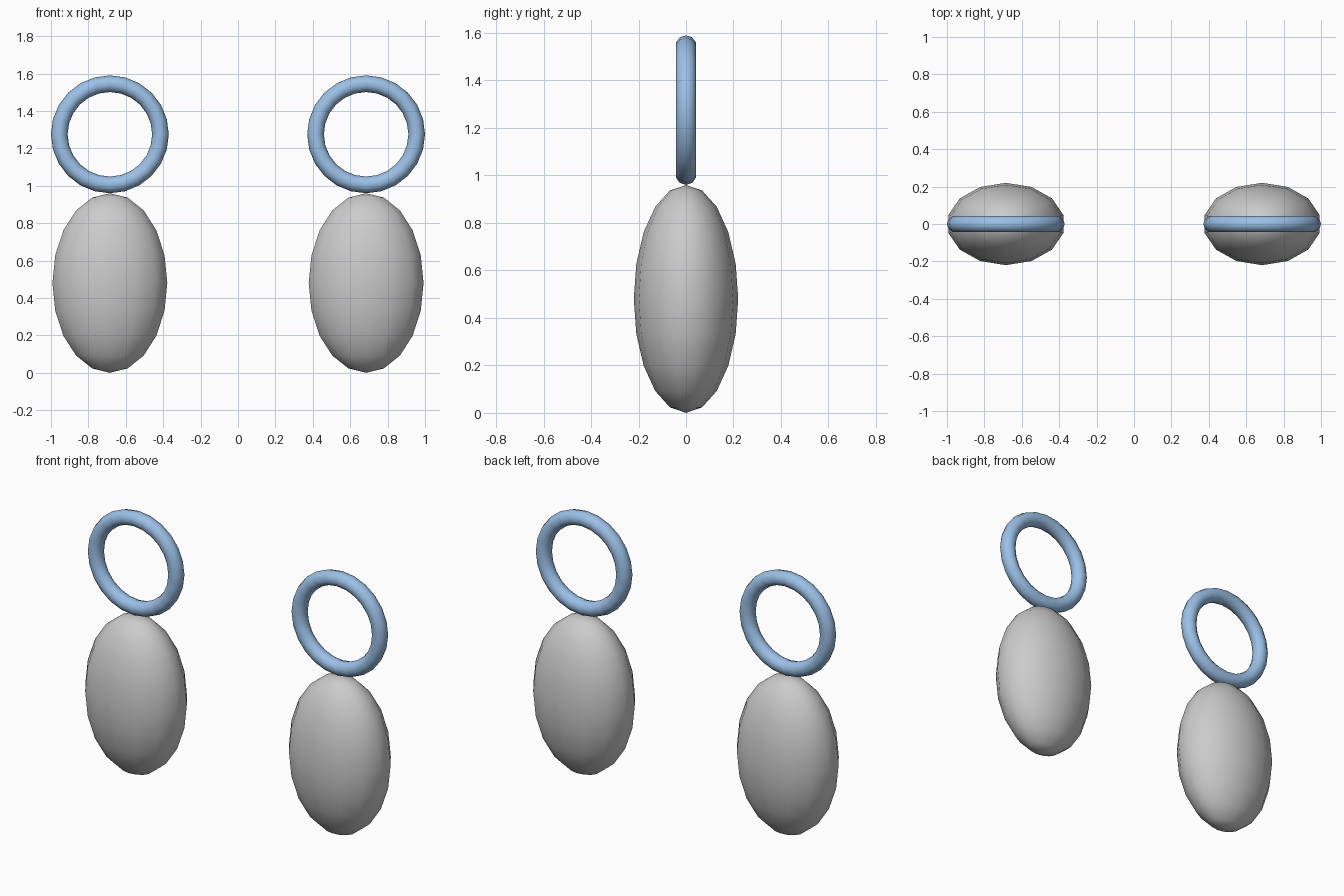
import bpy

if "Cube" in bpy.data.objects:
    bpy.data.objects.remove(bpy.data.objects["Cube"])

X = 0.685                        # sideways distance of each pendant
BODY = (0.315, 0.22, 0.48)       # half-sizes of the drop
RING_R, TUBE_R = 0.2705, 0.0445  # ring radius and tube radius

blue = bpy.data.materials.new("ring_blue")
blue.diffuse_color = (0.33, 0.53, 0.80, 1)
blue.use_nodes = True
blue.node_tree.nodes["Principled BSDF"].inputs["Base Color"].default_value = blue.diffuse_color


def finish(name):
    ob = bpy.context.object
    ob.name = name
    bpy.ops.object.transform_apply(location=False, rotation=True, scale=True)
    bpy.ops.object.shade_smooth()
    return ob


for side, sx in (("left", -1), ("right", 1)):
    # Flattened egg-shaped drop
    bpy.ops.mesh.primitive_uv_sphere_add(segments=14, ring_count=10, radius=1,
                                         location=(sx * X, 0, BODY[2]))
    bpy.context.object.scale = BODY
    finish(f"{side}_drop")

    # Upright ring resting on top of the drop
    bpy.ops.mesh.primitive_torus_add(major_segments=24, minor_segments=10,
                                     major_radius=RING_R, minor_radius=TUBE_R)
    ring = bpy.context.object
    ring.location = (sx * X, 0, 2 * BODY[2] + RING_R + TUBE_R)
    ring.rotation_euler = (1.5707963, 0, 0)
    finish(f"{side}_ring").data.materials.append(blue)
